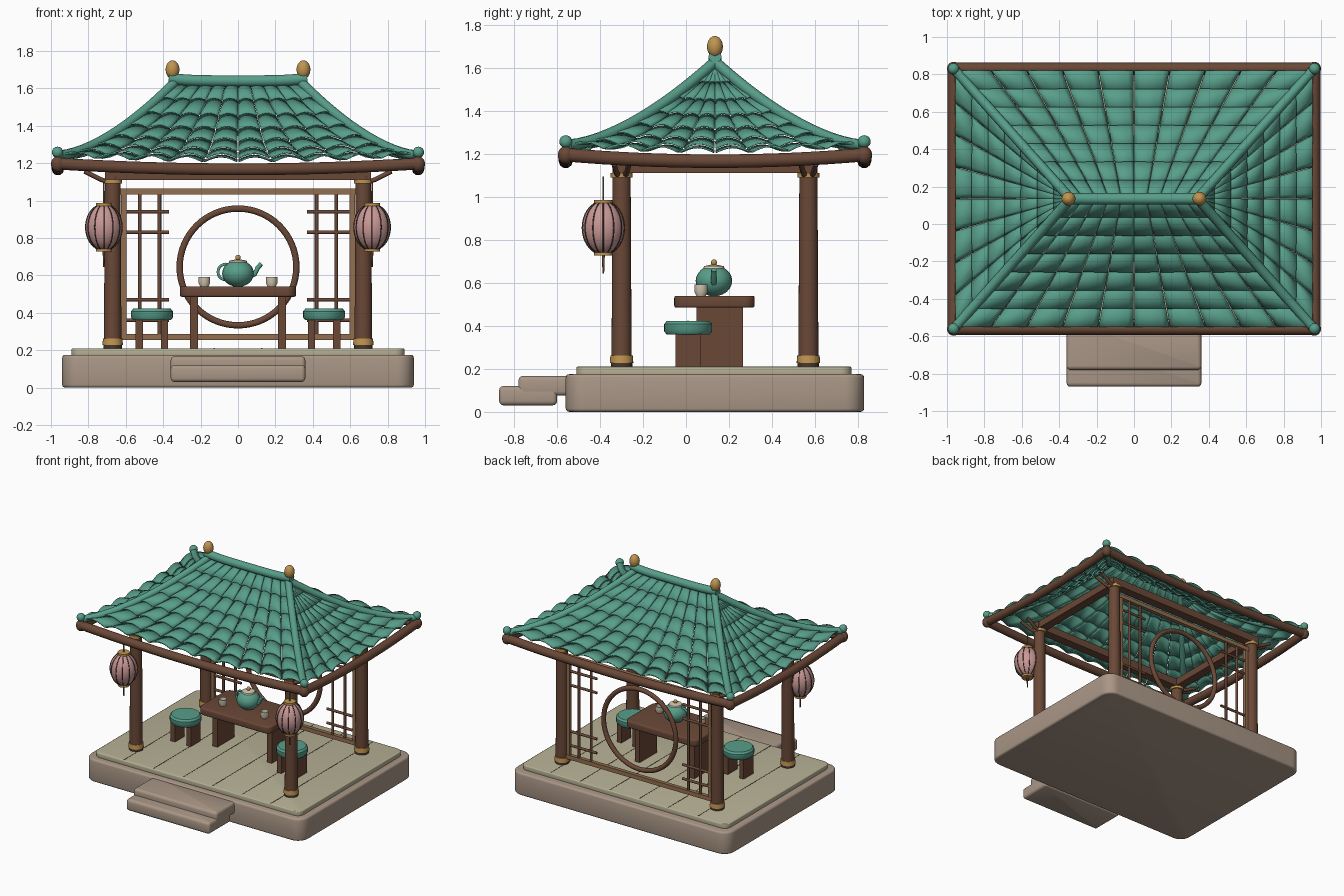
import bpy, bmesh, math
from mathutils import Vector, Matrix

cube = bpy.data.objects.get("Cube")
if cube:
    bpy.data.objects.remove(cube, do_unlink=True)

made = []
CY = 0.135          # depth centre of the pavilion
FLOOR = 0.21


def mat(name, *srgb):
    m = bpy.data.materials.new(name)
    m.use_nodes = True
    col = [((c / 255 + 0.055) / 1.055) ** 2.4 for c in srgb] + [1]
    m.diffuse_color = col
    bsdf = m.node_tree.nodes["Principled BSDF"]
    bsdf.inputs["Base Color"].default_value = col
    bsdf.inputs["Roughness"].default_value = 0.7
    return m


TEAL = mat("teal_glaze", 88, 158, 138)
STONE = mat("stone", 170, 151, 135)
PLANK = mat("pale_planks", 184, 178, 150)
BROWN = mat("dark_wood", 106, 72, 55)
TAN = mat("light_wood", 146, 110, 78)
GOLD = mat("gold", 192, 148, 80)
PINK = mat("pink_paper", 200, 152, 150)
CREAM = mat("cream", 214, 202, 178)
DARK = mat("dark_line", 70, 56, 46)


def finish(name, bm, material):
    bmesh.ops.recalc_face_normals(bm, faces=bm.faces)
    me = bpy.data.meshes.new(name)
    bm.to_mesh(me)
    bm.free()
    me.materials.append(material)
    ob = bpy.data.objects.new(name, me)
    bpy.context.collection.objects.link(ob)
    made.append(ob)
    return ob


def box(name, x, y, z, material, corner=0, edge=0):
    """Box from (min, max) pairs, optionally rounded in plan and on its rims."""
    bm = bmesh.new()
    bmesh.ops.create_cube(bm, size=1)
    for v in bm.verts:
        v.co = [r[0] if c < 0 else r[1] for c, r in zip(v.co, (x, y, z))]
    if corner:
        up = [e for e in bm.edges if abs(e.verts[0].co.z - e.verts[1].co.z) > 1e-4]
        bmesh.ops.bevel(bm, geom=up, offset=corner, segments=6, profile=0.5, affect='EDGES')
    if edge:
        rim = [e for e in bm.edges if e.calc_face_angle(0) > 0.8]
        bmesh.ops.bevel(bm, geom=rim, offset=edge, segments=3, profile=0.5, affect='EDGES')
    return finish(name, bm, material)


def lathe(name, profile, loc, material, segs=24):
    """Revolve (radius, height) points about a vertical axis."""
    bm = bmesh.new()
    vs = [bm.verts.new((r, 0, z)) for r, z in profile]
    es = [bm.edges.new(p) for p in zip(vs, vs[1:])]
    bmesh.ops.spin(bm, geom=vs + es, cent=(0, 0, 0), axis=(0, 0, 1),
                   angle=math.tau, steps=segs, use_duplicate=False)
    bmesh.ops.remove_doubles(bm, verts=bm.verts, dist=1e-5)
    bmesh.ops.translate(bm, verts=bm.verts, vec=loc)
    return finish(name, bm, material)


def drum(name, r0, r1, z0, z1, xy, material):
    return lathe(name, [(0, z0), (r0, z0), (r1, z1), (0, z1)], (*xy, 0), material)


def ball(name, loc, rx, rz, material):
    bm = bmesh.new()
    bmesh.ops.create_uvsphere(bm, u_segments=20, v_segments=12, radius=1)
    bmesh.ops.transform(bm, verts=bm.verts,
                        matrix=Matrix.Translation(loc) @ Matrix.Diagonal((rx, rx, rz, 1)))
    return finish(name, bm, material)


def tube(name, pts, r, material, closed=False):
    cu = bpy.data.curves.new(name, 'CURVE')
    cu.dimensions = '3D'
    cu.bevel_depth, cu.bevel_resolution, cu.use_fill_caps = r, 3, True
    sp = cu.splines.new('POLY')
    sp.points.add(len(pts) - 1)
    for p, co in zip(sp.points, pts):
        p.co = (*co, 1)
    sp.use_cyclic_u = closed
    tmp = bpy.data.objects.new(name, cu)
    bm = bmesh.new()
    bm.from_mesh(bpy.data.meshes.new_from_object(tmp))
    bpy.data.objects.remove(tmp)
    return finish(name, bm, material)


# Stone base, plank floor and steps
box("stone_base", (-0.94, 0.94), (-0.56, 0.83), (0, 0.175), STONE, 0.09, 0.015)
box("floor", (-0.89, 0.89), (-0.51, 0.77), (0.17, FLOOR), PLANK, 0.05, 0.006)
for i in range(6):
    x = (i - 2.5) * 0.254
    box("floor_seam", (x - 0.003, x + 0.003), (-0.5, 0.76), (FLOOR, FLOOR + 0.001), DARK)
box("upper_step", (-0.36, 0.36), (-0.78, -0.5), (0.075, 0.167), STONE, 0.02, 0.02)
box("lower_step", (-0.36, 0.36), (-0.87, -0.6), (0.03, 0.12), STONE, 0.02, 0.02)

# Columns with gold bands and outward brackets
for sx in (-1, 1):
    for y in (-0.3, 0.57):
        at = (sx * 0.67, y)
        drum("column", 0.047, 0.042, FLOOR, 1.13, at, BROWN)
        drum("column_foot", 0.05, 0.05, FLOOR, 0.23, at, DARK)
        drum("foot_band", 0.055, 0.052, 0.228, 0.262, at, GOLD)
        drum("top_band", 0.051, 0.051, 1.092, 1.113, at, GOLD)
        for dy in (-0.035, 0.035):
            tube("bracket", [(at[0], y + dy * 0.3, 1.09), (sx * 0.74, y + dy * 0.7, 1.115),
                             (sx * 0.82, y + dy, 1.155)], 0.013, BROWN)

# Beams joining the column heads
for y in (-0.3, 0.57):
    box("cross_beam", (-0.71, 0.71), (y - 0.035, y + 0.035), (1.11, 1.17), BROWN)
for x in (-0.67, 0.67):
    box("side_beam", (x - 0.035, x + 0.035), (-0.3, 0.57), (1.112, 1.168), BROWN)

# Rear screen with moon ring and lattices
for z in (0.27, 1.047):
    box("screen_rail", (-0.63, 0.63), (0.555, 0.585), (z - 0.016, z + 0.016), TAN)
for s in (-1, 1):
    box("screen_post", sorted((s * 0.597, s * 0.625)), (0.557, 0.583), (0.255, 1.06), TAN)
    for x in (0.525, 0.42):
        tube("lattice_upright", [(s * x, 0.57, 0.27), (s * x, 0.57, 1.04)], 0.01, BROWN)
    for z in (0.36, 0.47, 0.83, 0.94):
        tube("lattice_bar", [(s * 0.37, 0.57, z), (s * 0.61, 0.57, z)], 0.01, BROWN)
ring = [(0.312 * math.cos(a), 0.57, 0.645 + 0.312 * math.sin(a))
        for a in (math.tau * i / 64 for i in range(64))]
tube("moon_ring", ring, 0.018, BROWN, True)

# Table and stools
box("table_top", (-0.31, 0.31), (-0.055, 0.32), (0.485, 0.54), BROWN, 0.05, 0.01)
for s in (-1, 1):
    box("table_leg", sorted((s * 0.214, s * 0.257)), (0.05, 0.265), (FLOOR, 0.49), BROWN)
    lathe("stool_seat", [(0, 0.36), (0.1, 0.36), (0.112, 0.375), (0.112, 0.408),
                         (0.1, 0.422), (0, 0.424)], (s * 0.46, 0.01, 0), TEAL, 32)
    for dx in (-0.068, 0.068):
        x = s * 0.46 + dx
        box("stool_leg", (x - 0.019, x + 0.019), (-0.05, 0.07), (FLOOR, 0.365), BROWN)
    lathe("cup", [(0, 0.54), (0.022, 0.54), (0.031, 0.56), (0.031, 0.592), (0.026, 0.592),
                  (0.024, 0.565), (0, 0.56)], (s * 0.18, 0.07, 0), CREAM)

# Teapot
ball("teapot_body", (0, 0.13, 0.61), 0.085, 0.072, TEAL)
lathe("teapot_lid", [(0, 0.665), (0.05, 0.665), (0.046, 0.678), (0, 0.688)], (0, 0.13, 0), CREAM)
ball("lid_knob", (0, 0.13, 0.695), 0.014, 0.015, GOLD)
tube("teapot_spout", [(0.06, 0.13, 0.59), (0.09, 0.13, 0.607), (0.105, 0.13, 0.64),
                      (0.125, 0.13, 0.662)], 0.013, TEAL)
tube("teapot_handle", [(-0.065 + 0.042 * math.cos(a), 0.13, 0.618 + 0.042 * math.sin(a))
                       for a in (math.tau * i / 20 for i in range(20))], 0.008, TEAL, True)

# Hanging lanterns
for s in (-1, 1):
    lx, ly, lz = s * 0.717, -0.385, 0.857
    prof = [(0.098 * math.sin(a), -0.125 * math.cos(a))
            for a in (math.pi * (0.1 + 0.8 * i / 14) for i in range(15))]
    lathe("lantern_shade", prof, (lx, ly, lz), PINK)
    for k in range(12):
        c, d = math.cos(math.tau * k / 12), math.sin(math.tau * k / 12)
        tube("lantern_rib", [(lx + r * c, ly + r * d, lz + z) for r, z in prof], 0.003, DARK)
    for z in (lz - 0.13, lz + 0.115):
        drum("lantern_cap", 0.043, 0.043, z, z + 0.015, (lx, ly), GOLD)
    drum("lantern_cord", 0.004, 0.004, 0.98, 1.095, (lx, ly), TAN)
    drum("lantern_tassel", 0.004, 0.007, 0.645, 0.73, (lx, ly), BROWN)


# Curved hip roof
def roof(side, u, t):
    """Point on a slope: u runs along the eave (-1..1), t from eave to ridge."""
    ex, ey, rx = 0.955, 0.685, 0.34
    z0 = 1.195 + 0.03 * u * u
    z = z0 + (1.612 - z0) * t ** 1.6
    k = 1 - t
    if side in ("front", "back"):
        s = -1 if side == "front" else 1
        return Vector((u * (ex * k + rx * t), CY + s * ey * k, z))
    s = -1 if side == "right" else 1
    return Vector((s * (ex * k + rx * t), CY + u * ey * k, z))


ROWS, ARC = 7, 6
for side, cols in (("front", 10), ("back", 10), ("left", 8), ("right", 8)):
    bm = bmesh.new()
    for i in range(cols):
        for j in range(ROWS):
            grid = []
            for t, lift in ((j / ROWS, 0.014), ((j + 0.5) / ROWS, 0.007),
                            (min(1, (j + 1.1) / ROWS), 0)):
                row = []
                a, b = ((2 * (i + e) / cols - 1) for e in (0.022, 0.978))
                width = (roof(side, a, t) - roof(side, b, t)).length
                for k in range(ARC + 1):
                    f = k / ARC
                    p = roof(side, a + (b - a) * f, t)
                    p.z += lift + 0.15 * width * math.sin(math.pi * f)
                    row.append(bm.verts.new(p))
                grid.append(row)
            for r0, r1 in zip(grid, grid[1:]):
                for k in range(ARC):
                    bm.faces.new((r0[k], r0[k + 1], r1[k + 1], r1[k]))
    ob = finish(side + "_roof_tiles", bm, TEAL)
    mod = ob.modifiers.new("thickness", 'SOLIDIFY')
    mod.thickness, mod.offset = 0.008, 0

# Eave beams, hip ridges and corner balls
for s in (-1, 1):
    steps = [i / 8 - 1 for i in range(17)]
    tube("long_eave", [(0.963 * u, CY + s * 0.695, 1.167 + 0.03 * u * u) for u in steps],
         0.033, BROWN)
    tube("short_eave", [(s * 0.963, CY + 0.695 * u, 1.167 + 0.03 * u * u) for u in steps],
         0.033, BROWN)
    for side in ("front", "back"):
        hip = [roof(side, s, i / 14) + Vector((0, 0, 0.018)) for i in range(15)]
        tube("hip_ridge", hip, 0.026, TEAL)
        cy = CY + (-0.695 if side == "front" else 0.695)
        ball("eave_corner", (s * 0.963, cy, 1.195), 0.037, 0.042, BROWN)
        ball("corner_ball", (s * 0.965, cy, 1.258), 0.03, 0.03, TEAL)
    # Finials on the ridge ends
    ball("finial", (s * 0.35, CY, 1.7), 0.037, 0.05, GOLD)
tube("main_ridge", [(0.37 * u, CY, 1.64 + 0.014 * u ** 4) for u in steps], 0.031, TEAL)

# Smooth shading with sharp creases kept
for ob in bpy.context.selected_objects:
    ob.select_set(False)
for ob in made:
    ob.select_set(True)
bpy.context.view_layer.objects.active = made[0]
bpy.ops.object.shade_smooth_by_angle(angle=math.radians(40))
